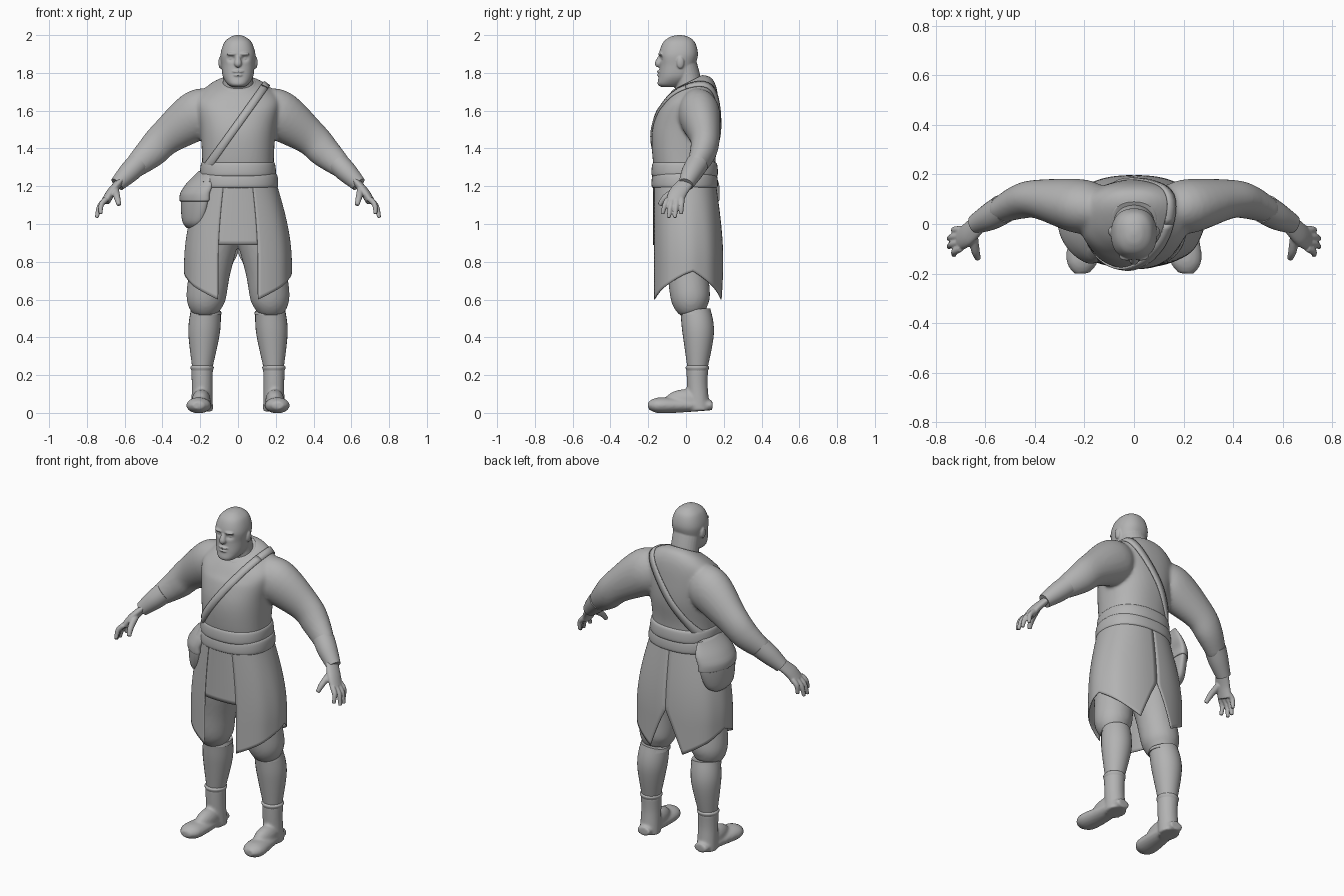
import bpy, bmesh, math
from mathutils import Vector, Matrix
from mathutils.bvhtree import BVHTree

if "Cube" in bpy.data.objects:
    bpy.data.objects.remove(bpy.data.objects["Cube"])

clay = bpy.data.materials.new("clay grey")
clay.use_nodes = True
clay.diffuse_color = (.45, .45, .45, 1)
clay.node_tree.nodes["Principled BSDF"].inputs["Base Color"].default_value = clay.diffuse_color
parts = []
sides = (("left", 1), ("right", -1))


def finish(name, bm):
    """Turn a bmesh into a named object."""
    bmesh.ops.recalc_face_normals(bm, faces=bm.faces)
    mesh = bpy.data.meshes.new(name)
    bm.to_mesh(mesh)
    bm.free()
    mesh.materials.append(clay)
    part = bpy.data.objects.new(name, mesh)
    bpy.context.collection.objects.link(part)
    parts.append(part)
    return part


def skin(name, rows, closed=True):
    """Skin a list of point rows, either as a capped body or as an open sheet."""
    bm = bmesh.new()
    rings = [[bm.verts.new(point) for point in row] for row in rows]
    count = len(rings[0])
    for lower, upper in zip(rings, rings[1:]):
        for i in range(count if closed else count - 1):
            j = (i + 1) % count
            bm.faces.new((lower[i], lower[j], upper[j], upper[i]))
    if closed:
        bm.faces.new(rings[0])
        bm.faces.new(rings[-1])
    return finish(name, bm)


def spline(rows, steps=6):
    """Smooth curve through whole rows of parameters."""
    rows = [Vector(row) for row in rows]
    padded = [rows[0]] + rows + [rows[-1]]
    curve = []
    for before, start, end, after in zip(padded, padded[1:], padded[2:], padded[3:]):
        leave, arrive = (end - before) / 2, (after - start) / 2
        for i in range(steps):
            t = i / steps
            ease = t * t * (3 - 2 * t)
            curve.append(start.lerp(end, ease) + leave * t * (1 - t) ** 2 - arrive * t * t * (1 - t))
    return curve + [rows[-1]]


def oval(angle, power=2.3):
    """Point on a rounded square, with angle zero at the front."""
    across, ahead = math.sin(angle), math.cos(angle)
    return (math.copysign(abs(across) ** (2 / power), across),
            -math.copysign(abs(ahead) ** (2 / power), ahead))


def around(count, power):
    return [oval(math.tau * i / count, power) for i in range(count)]


def loft(name, rows, neckline=0):
    """Upright body from rows of height, centre y, half width, half depth; tilted toward the neckline."""
    rings = []
    for z, y, wide, deep in spline(rows):
        slope = max(0, z - 1.6) * neckline
        rings.append([(wide * u, y + deep * v, z + slope * deep * v) for u, v in around(64, 2.3)])
    return skin(name, rings)


def tube(name, rows, side=1, flat=1, ref=(0, 1, 0)):
    """Limb along a path of x, y, z, radius; flat scales the radius across the ref direction."""
    rows = spline(rows)
    rings = []
    for i, row in enumerate(rows):
        along = (rows[min(i + 1, len(rows) - 1)].xyz - rows[max(i - 1, 0)].xyz).normalized()
        first = Vector(ref)
        first = (first - along * along.dot(first)).normalized()
        second = along.cross(first) * flat
        ring = [row.xyz + (first * u + second * v) * row.w for u, v in around(28, 2)]
        rings.append([(side * point.x, point.y, point.z) for point in ring])
    return skin(name, rings)


def ball(name, place, size, side=1):
    bm = bmesh.new()
    place = Vector((side * place[0], place[1], place[2]))
    bmesh.ops.create_uvsphere(bm, u_segments=32, v_segments=20, radius=1,
                              matrix=Matrix.LocRotScale(place, None, Vector(size)))
    return finish(name, bm)


def fuse(name, pieces, voxel, blur):
    """Join pieces and blend them into one skin."""
    bpy.ops.object.select_all(action="DESELECT")
    for piece in pieces:
        piece.select_set(True)
    body = pieces[0]
    bpy.context.view_layer.objects.active = body
    for piece in pieces[1:]:
        parts.remove(piece)
    bpy.ops.object.join()
    body.name = name
    remesh = body.modifiers.new("skin", "REMESH")
    remesh.mode, remesh.voxel_size, remesh.use_smooth_shade = "VOXEL", voxel, True
    smooth = body.modifiers.new("blend", "SMOOTH")
    smooth.factor, smooth.iterations = .5, blur
    return body


def sheet(name, rows, thickness):
    cloth = skin(name, rows, closed=False)
    solid = cloth.modifiers.new("cloth", "SOLIDIFY")
    solid.thickness, solid.offset = thickness, 0
    return cloth


# Head: skull with pressed eye sockets, then neck and facial features
skull = loft("skull", [(1.725, -.09, .03, .04), (1.74, -.08, .055, .07), (1.78, -.055, .08, .09),
                       (1.84, -.045, .088, .095), (1.9, -.04, .092, .103), (1.96, -.037, .073, .085),
                       (1.99, -.035, .04, .05), (2, -.035, .01, .01)])
for vert in skull.data.vertices:
    if vert.co.y < -.06:
        gap = Vector((abs(vert.co.x) - .035, (vert.co.z - 1.876) * 1.4))
        vert.co.y += .018 * math.exp(-(gap.length / .018) ** 2)
head = [skull,
        ball("chin", (0, -.125, 1.75), (.03, .025, .02)),
        ball("upper_lip", (0, -.14, 1.807), (.03, .014, .007)),
        ball("lower_lip", (0, -.14, 1.788), (.026, .014, .007)),
        tube("nose", [(0, -.135, 1.89, .01), (0, -.145, 1.85, .02), (0, -.14, 1.835, .012)]),
        tube("neck", [(0, .02, 1.64, .08), (0, .01, 1.76, .07), (0, -.02, 1.87, .07)], flat=1.15)]
for label, side in sides:
    head += [ball("ear", (.092, -.03, 1.855), (.012, .02, .033), side),
             ball("brow", (.03, -.132, 1.9), (.03, .016, .009), side),
             ball("eye", (.035, -.12, 1.876), (.014, .01, .008), side)]
fuse("head", head, .0045, 2)

# Tunic: torso and sleeves blended together
cloth = [loft("torso", [(1.2, 0, .19, .15), (1.35, -.01, .19, .167), (1.5, 0, .2, .178),
                        (1.65, .02, .22, .15), (1.72, .02, .16, .12), (1.75, .01, .09, .08)], 3.3)]
for label, side in sides:
    cloth.append(tube("sleeve", [(.1, .05, 1.62, .08), (.21, .07, 1.58, .11), (.38, .1, 1.46, .08),
                                 (.46, .09, 1.38, .07), (.55, .05, 1.3, .05)], side, flat=1.2))
tunic = fuse("tunic", cloth, .01, 6)
loft("collar", [(1.73, .01, .1, .09), (1.74, .01, .1, .09), (1.75, .01, .09, .08)], 3.3)

# Forearm wraps and hands with evenly fanned fingers
for label, side in sides:
    tube(label + "_wrist_wrap", [(.53, .06, 1.32, .06), (.58, .03, 1.27, .055),
                                 (.64, 0, 1.21, .04)], side)
    hand = [tube("palm", [(.62, .01, 1.23, .04), (.67, -.04, 1.17, .047),
                          (.7, -.06, 1.12, .047)], side, flat=.5),
            tube("thumb", [(.65, -.05, 1.18, .02), (.64, -.11, 1.14, .017),
                           (.63, -.14, 1.1, .012)], side, ref=(1, 0, 0))]
    for i in range(4):
        short = (i - 1.5) ** 2 / 100
        knuckle = Vector((.7, .025 * i - .097, 1.13))
        tip = Vector((.75 - short, .033 * i - .125, 1.03 + short))
        bend = (knuckle + tip) / 2 + Vector((.01, 0, .01))
        hand.append(tube("finger", [(*spot, radius) for spot, radius in
                                    zip((knuckle, bend, tip), (.015, .014, .01))], side))
    fuse(label + "_hand", hand, .005, 2)

# Baggy trousers
fuse("trousers", [tube("trouser_leg", [
    (.08, 0, 1.15, .12), (.12, 0, .95, .13), (.15, .01, .75, .11), (.17, .025, .6, .103),
    (.17, .04, .53, .07)], side) for label, side in sides], .011, 4)

# Lower legs and boots
for label, side in sides:
    tube(label + "_knee_band", [(.17, .05, .54, .08), (.17, .05, .52, .084)], side)
    tube(label + "_calf", [(.17, .05, .54, .08), (.18, .065, .42, .083), (.19, .06, .22, .05)], side)
    tube(label + "_boot_cuff", [(.19, .06, .25, .055), (.19, .06, .24, .062), (.19, .06, .22, .055)], side)
    fuse(label + "_boot", [
        tube("shaft", [(.19, .06, .24, .058), (.19, .06, .14, .055), (.19, .07, .01, .058)], side),
        ball("instep", (.195, 0, .065), (.05, .11, .06), side),
        tube("foot", [(.19, .14, .04, .04), (.2, -.04, .04, .06), (.21, -.15, .04, .063),
                      (.21, -.2, .04, .03)], side, flat=.65, ref=(1, 0, 0))], .008, 4)


def drape(angle, z, inset=0):
    """Point on the flaring skirt."""
    u, v = oval(angle)
    flare = math.sin(min(1, (1.22 - z) * 2.3) * math.pi / 2)
    fold = 1 - inset + .01 * math.sin(angle * 9) * math.sin(angle) ** 2 * flare
    return u * (.2 + .08 * flare) * fold, .02 * flare - .01 + v * (.165 + .02 * flare) * fold, z


# Skirt flaps: hem high at the hip, low at the front edge and at the back slit
for label, side in sides:
    rows = []
    for j in range(31):
        row = []
        for i in range(41):
            f = i / 40
            hem = .75 - .15 * abs(2 * f - 1)
            z = 1.22 + (hem - 1.22) * j / 30
            slit = math.pi - 1.4 * max(0, .84 - z)
            x, y, z = drape(.33 + (slit - .33) * f, z)
            row.append((side * x, y, z))
        rows.append(row)
    sheet(label + "_skirt_flap", rows, .005)
sheet("apron", [[drape(.06 * i, 1.22 - .33 * j / 14, .02) for i in range(-6, 7)]
                for j in range(15)], .005)

# Waist sash in two overlapping wraps
for label, low, wide in (("lower", 1.19, .212), ("upper", 1.25, .2)):
    loft(label + "_sash", [(low + rise, -.007, wide - inset, .175 - inset) for rise, inset in
                           ((0, .02), (.01, 0), (.07, .005), (.08, .03))])

# Shoulder strap, projected outward onto the tunic in one slanted plane
tree = BVHTree.FromObject(tunic, bpy.context.evaluated_depsgraph_get())
up = Vector((.58, 0, .81))
across = Vector((up.z, 0, -up.x))
loop = []
for i in range(73):
    angle = math.tau * i / 72
    way = up * math.cos(angle) + Vector((0, math.sin(angle), 0))
    row = []
    for shift in (-.02, 0, .02):
        start = Vector((0, 0, 1.53)) + across * shift
        hit = tree.ray_cast(start, way)[0] or start + way * .2
        row.append(hit + way * .004)
    loop.append(row)
sheet("shoulder_strap", loop, .01)

# Satchel with a flap, bent around the hip and leaning in at the top
satchel = [loft("satchel", [(.98, 0, .02, .08), (1.02, 0, .045, .13), (1.14, 0, .05, .165),
                            (1.25, 0, .03, .14)]),
           loft("satchel_flap", [(1.12, 0, .05, .16), (1.13, 0, .058, .17), (1.21, 0, .05, .165),
                                 (1.28, 0, .015, .13)]),
           tube("satchel_strap_end", [(-.01, -.12, 1.22, .04), (0, -.11, 1.32, .02)], flat=.5)]
for part in satchel:
    for vert in part.data.vertices:
        vert.co.x += 2 * vert.co.y ** 2 + .5 * max(0, vert.co.z - 1.16)
    part.data.transform(Matrix.Translation((-.25, 0, 0)) @ Matrix.Rotation(.15, 4, "Z"))

# Smooth shading that keeps real edges crisp
bpy.ops.object.select_all(action="DESELECT")
for part in parts:
    part.select_set(True)
bpy.context.view_layer.objects.active = tunic
bpy.ops.object.shade_smooth_by_angle(angle=math.radians(50))
